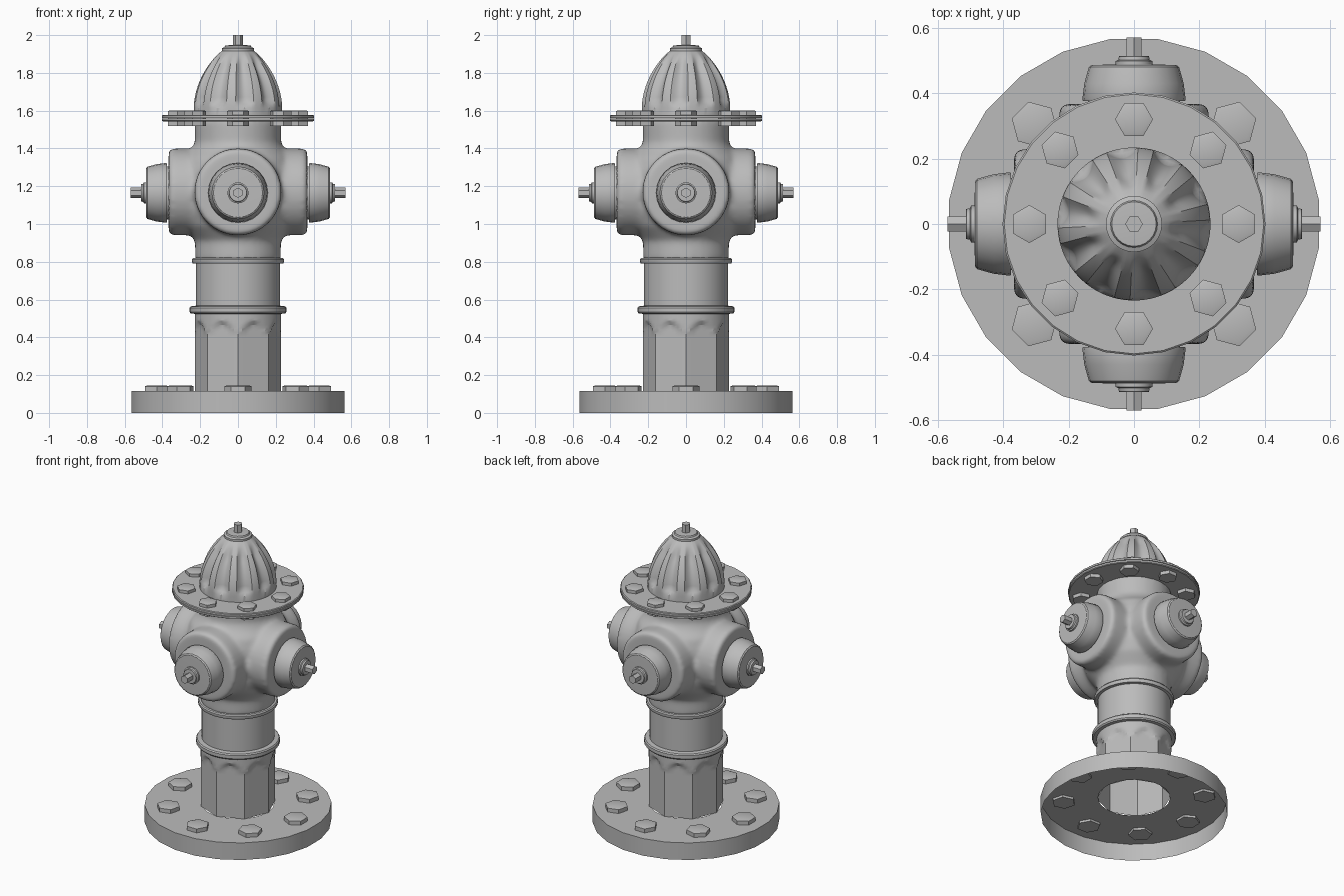
import bpy, bmesh
from math import sin, cos, pi, radians
from mathutils import Matrix

cube = bpy.data.objects.get("Cube")
if cube:
    bpy.data.objects.remove(cube)

grey = bpy.data.materials.new("cast_iron_grey")
grey.use_nodes = True
grey.diffuse_color = (0.5, 0.5, 0.5, 1)
grey.node_tree.nodes["Principled BSDF"].inputs["Base Color"].default_value = (0.5, 0.5, 0.5, 1)


def smooth(ob, angle=35):
    bpy.ops.object.select_all(action='DESELECT')
    ob.select_set(True)
    bpy.context.view_layer.objects.active = ob
    bpy.ops.object.shade_smooth_by_angle(angle=radians(angle))


def add_lathe(bm, profile, segs, warp=None, phase=0.0, matrix=Matrix()):
    """Revolve (radius, height) points, listed from the bottom up, about z."""
    rings = []
    for r, z in profile:
        ring = []
        for j in range(segs):
            a = 2 * pi * j / segs + phase
            rr = warp(r, a, z) if warp else r
            ring.append(bm.verts.new(matrix @ Matrix.Translation((rr * cos(a), rr * sin(a), z)).translation))
        rings.append(ring)
    for low, high in zip(rings, rings[1:]):
        for j in range(segs):
            k = (j + 1) % segs
            bm.faces.new((low[j], low[k], high[k], high[j]))


def finish(name, bm, angle=35):
    bmesh.ops.remove_doubles(bm, verts=bm.verts, dist=1e-5)
    mesh = bpy.data.meshes.new(name)
    bm.to_mesh(mesh)
    bm.free()
    mesh.materials.append(grey)
    ob = bpy.data.objects.new(name, mesh)
    bpy.context.collection.objects.link(ob)
    smooth(ob, angle)
    return ob


def lathe(name, profile, segs=32, angle=35, **options):
    bm = bmesh.new()
    add_lathe(bm, profile, segs, **options)
    return finish(name, bm, angle)


def bolt_ring(name, count, ring_radius, radius, low, high):
    for i in range(count):
        a = 2 * pi * i / count
        place = Matrix.Translation((ring_radius * cos(a), ring_radius * sin(a), 0))
        lathe(f"{name}_{i + 1}",
              [(0, low), (radius, low), (radius, high - 0.004), (radius * 0.8, high), (0, high)],
              6, 50, phase=a + pi / 6, matrix=place)


# Base plate: a shell, hollow underneath
lathe("base_plate", [(0.57, 0), (0.57, 0.115), (0.22, 0.115)], 24, phase=pi / 24)
bolt_ring("base_bolt", 8, 0.43, 0.072, 0.1, 0.145)


# Lower barrel with eight flat arched panels
def panel(r, a, z):
    d = (a % (pi / 4)) - pi / 8
    arch = 0.49 - 0.09 * (abs(d) / (pi / 8)) ** 2
    blend = min(1, max(0, (arch - z) / 0.025))
    return r + (min(r, 0.211 / cos(d)) - r) * blend


rows = [0.115, 0.25, 0.37] + [0.39 + 0.0125 * i for i in range(10)] + [0.535]
lathe("lower_barrel", [(0.228, z) for z in rows], 64, 25, warp=panel)
lathe("upper_barrel", [(0.222, 0.53), (0.222, 0.82)])
lathe("lower_band", [(0.22, 0.524), (0.25, 0.526), (0.256, 0.534), (0.256, 0.556),
                     (0.25, 0.564), (0.22, 0.568)], 32)
lathe("upper_band", [(0.22, 0.79), (0.24, 0.792), (0.244, 0.799), (0.244, 0.813),
                     (0.238, 0.82), (0.22, 0.822)], 32)

# Main body: bulged drum and two crossing outlets, blended into one casting
bm = bmesh.new()
add_lathe(bm, [(0, 0.8), (0.227, 0.8), (0.227, 0.91), (0.25, 0.94), (0.29, 0.99), (0.315, 1.06),
               (0.32, 1.17), (0.315, 1.28), (0.29, 1.35), (0.25, 1.39), (0.228, 1.43),
               (0.228, 1.555), (0, 1.555)], 48)
for turn in (0, pi / 2):
    across = (Matrix.Translation((0, 0, 1.17)) @ Matrix.Rotation(turn, 4, 'Z')
              @ Matrix.Rotation(pi / 2, 4, 'Y'))
    add_lathe(bm, [(0, -0.367), (0.215, -0.367), (0.23, -0.35), (0.23, 0.35),
                   (0.215, 0.367), (0, 0.367)], 48, matrix=across)
body = finish("body", bm)
remesh = body.modifiers.new("weld", 'REMESH')
remesh.mode = 'VOXEL'
remesh.voxel_size = 0.014
soften = body.modifiers.new("fillet", 'SMOOTH')
soften.factor = 0.5
soften.iterations = 8
for mod in ("weld", "fillet"):
    bpy.ops.object.modifier_apply(modifier=mod)
smooth(body, 60)

# Four outlet caps, each with a collar, washer and nut
for i, side in enumerate(("left", "back", "right", "front")):
    out = (Matrix.Translation((0, 0, 1.165)) @ Matrix.Rotation(i * pi / 2, 4, 'Z')
           @ Matrix.Rotation(pi / 2, 4, 'Y'))
    lathe(side + "_collar", [(0.14, 0.34), (0.14, 0.385)], 24, matrix=out)
    lathe(side + "_cap", [(0, 0.376), (0.156, 0.376), (0.158, 0.382), (0.152, 0.43),
                          (0.138, 0.48), (0.13, 0.486), (0, 0.49)], 24, matrix=out)
    lathe(side + "_washer", [(0.056, 0.48), (0.056, 0.498), (0.048, 0.502),
                             (0.046, 0.513), (0, 0.515)], 20, matrix=out)
    lathe(side + "_nut", [(0.027, 0.51), (0.027, 0.57), (0, 0.57)], 6, matrix=out)

# Bolted flange made of two plates
lathe("flange_lower", [(0, 1.543), (0.397, 1.543), (0.402, 1.547), (0.402, 1.558), (0, 1.559)], 28)
lathe("flange_upper", [(0, 1.561), (0.402, 1.562), (0.402, 1.574), (0.397, 1.578), (0, 1.578)], 28)
bolt_ring("flange_bolt", 8, 0.32, 0.058, 1.52, 1.602)


# Bonnet: dome with ten flutes that fade out at the foot and the crown
def flute(r, a, z):
    t = min(1, max(0, (z - 1.615) / 0.29))
    fade = min(1, t / 0.12) * min(1, (1 - t) / 0.25)
    wave = max(0, cos(10 * a + pi / 2) + 0.45) / 1.45
    return r - 0.026 * fade * wave ** 0.7


dome = [(0.234, 1.57), (0.234, 1.615)]
for i in range(1, 17):
    t = i / 16
    dome.append((0.08 + 0.154 * (1 - t ** 1.9) ** 0.85, 1.615 + 0.305 * t))
lathe("bonnet", dome + [(0, 1.922)], 120, 35, warp=flute)
lathe("bonnet_washer", [(0.07, 1.912), (0.086, 1.917), (0.086, 1.93), (0.072, 1.936),
                        (0.068, 1.945), (0.04, 1.947), (0, 1.947)], 24)
lathe("bonnet_nut", [(0.027, 1.94), (0.027, 2.0), (0, 2.0)], 6)
